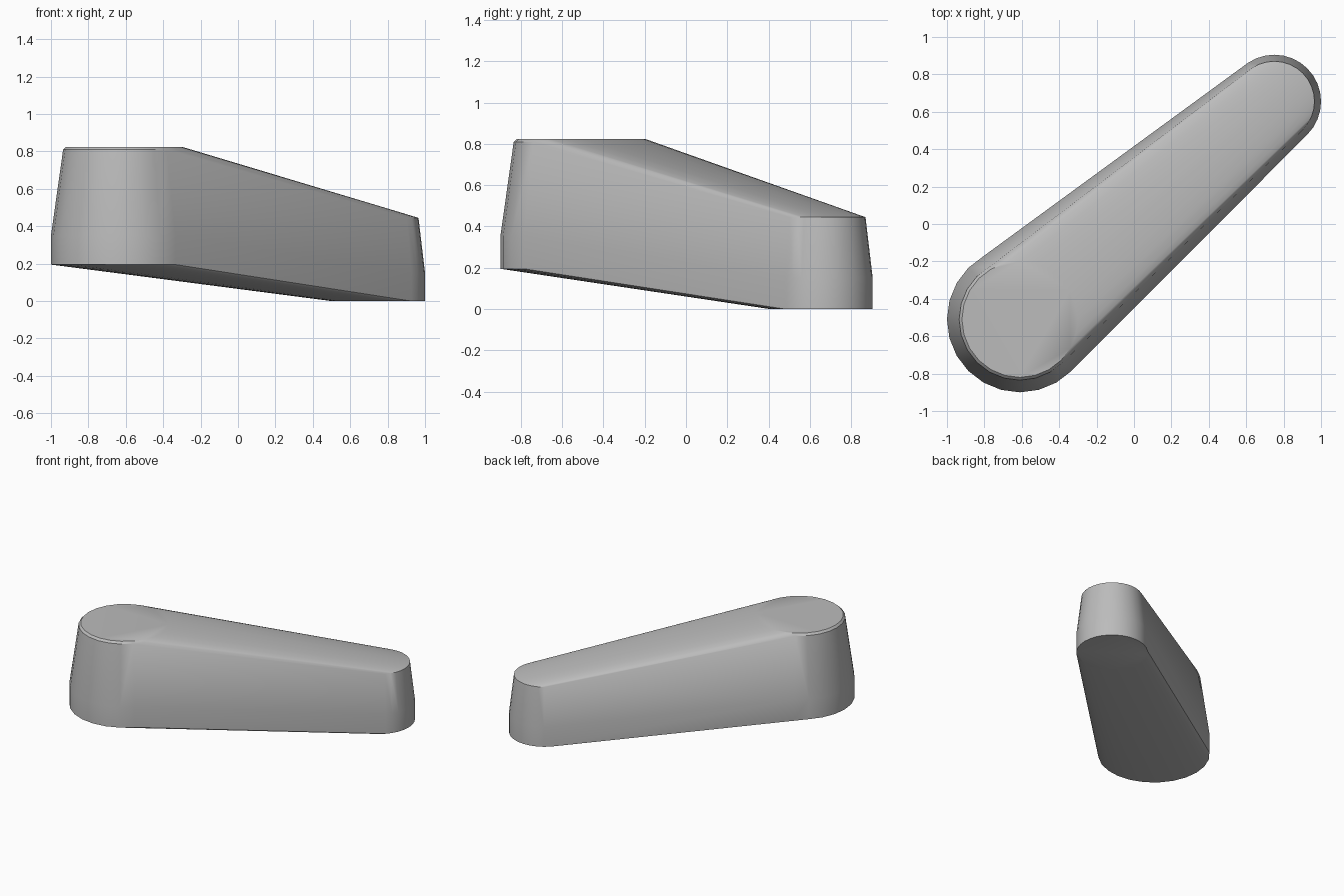
import bpy, bmesh, math

if "Cube" in bpy.data.objects:
    bpy.data.objects.remove(bpy.data.objects["Cube"], do_unlink=True)

# Plain grey material
grey = bpy.data.materials.new("plain grey")
grey.use_nodes = True
colour = (0.5, 0.5, 0.5, 1)
grey.diffuse_color = colour
grey.node_tree.nodes["Principled BSDF"].inputs["Base Color"].default_value = colour


def add_boss(bm, x, y, profile, sides):
    """Stack rings of points given as (radius, height) pairs."""
    for r, z in profile:
        for i in range(sides):
            a = 2 * math.pi * i / sides
            bm.verts.new((x + r * math.cos(a), y + r * math.sin(a), z))


bm = bmesh.new()
# Large raised end: straight foot, tapered wall, chamfered rim
add_boss(bm, -0.61, -0.51, [(0.39, 0.195), (0.39, 0.35), (0.325, 0.81), (0.31, 0.825)], 24)
# Small low end: straight foot, tapered wall
add_boss(bm, 0.75, 0.655, [(0.25, 0), (0.25, 0.15), (0.215, 0.445)], 32)

# Skin the two ends into one tapered arm
hull = bmesh.ops.convex_hull(bm, input=bm.verts)
loose = [v for v in bm.verts if not v.link_faces]
bmesh.ops.delete(bm, geom=loose, context="VERTS")
bmesh.ops.dissolve_limit(bm, angle_limit=math.radians(0.3), verts=bm.verts, edges=bm.edges)
bmesh.ops.recalc_face_normals(bm, faces=bm.faces)

mesh = bpy.data.meshes.new("lever_arm")
bm.to_mesh(mesh)
bm.free()
arm = bpy.data.objects.new("lever_arm", mesh)
bpy.context.collection.objects.link(arm)
mesh.materials.append(grey)

bpy.ops.object.select_all(action="DESELECT")
arm.select_set(True)
bpy.context.view_layer.objects.active = arm
bpy.ops.object.shade_smooth_by_angle(angle=math.radians(30))
